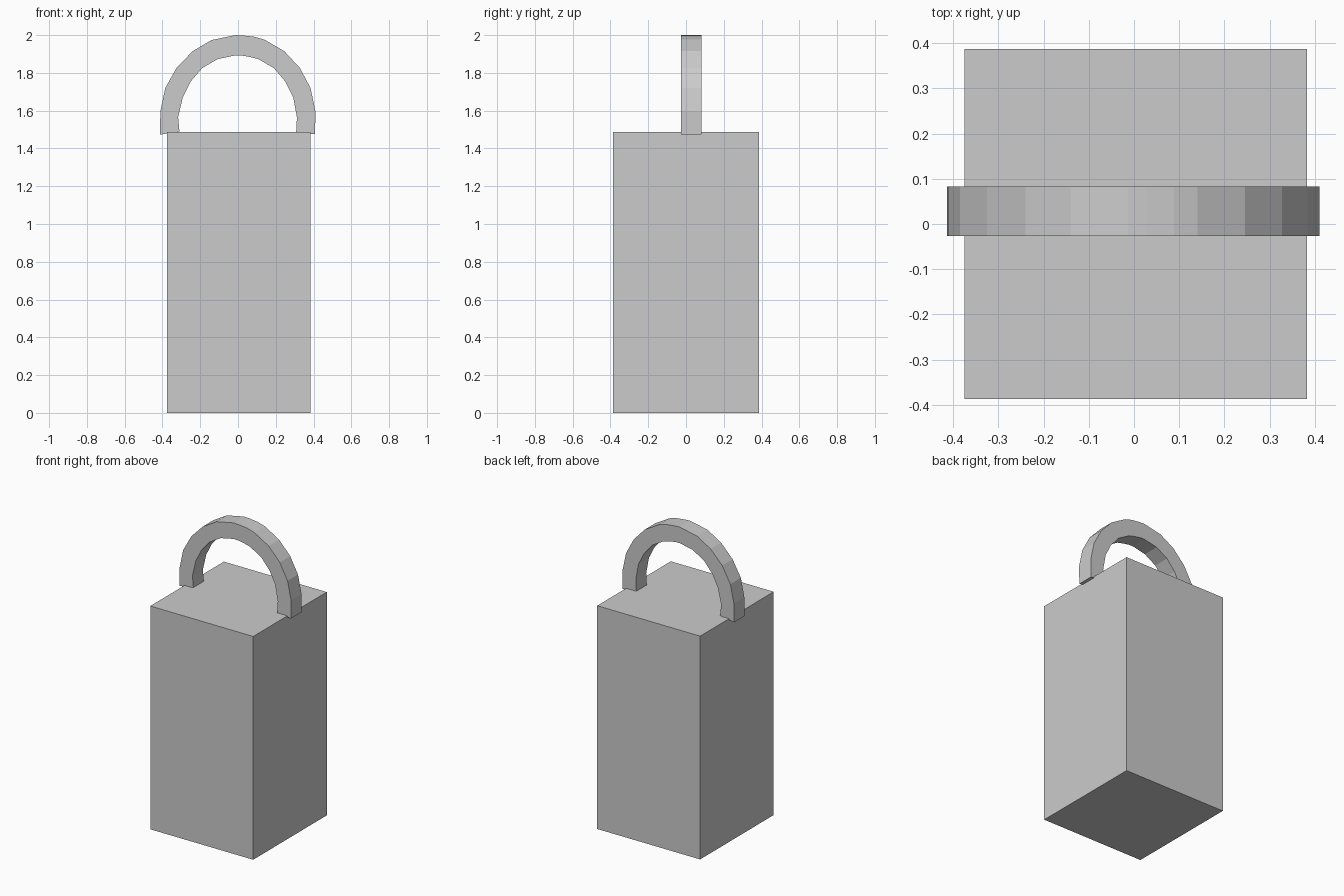
import bpy, bmesh

if "Cube" in bpy.data.objects:
    bpy.data.objects.remove(bpy.data.objects["Cube"])


def extrude_profile(name, points, faces, y0, y1):
    """Flat profile in x/z, extruded along y."""
    bm = bmesh.new()
    verts = [bm.verts.new((x, y0, z)) for x, z in points]
    new = [bm.faces.new([verts[i] for i in f]) for f in faces]
    out = bmesh.ops.extrude_face_region(bm, geom=new, use_keep_orig=True)
    moved = [g for g in out["geom"] if isinstance(g, bmesh.types.BMVert)]
    bmesh.ops.translate(bm, verts=moved, vec=(0, y1 - y0, 0))
    bmesh.ops.recalc_face_normals(bm, faces=bm.faces)
    mesh = bpy.data.meshes.new(name)
    bm.to_mesh(mesh)
    bm.free()
    obj = bpy.data.objects.new(name, mesh)
    bpy.context.collection.objects.link(obj)
    return obj


# Block body
extrude_profile("body", [(-0.375, 0), (0.383, 0), (0.383, 1.487), (-0.375, 1.487)],
                [(0, 1, 2, 3)], -0.387, 0.387)

# Arched handle: matching outer and inner outlines, left foot to right foot
outer = [(-0.413, 1.473), (-0.411, 1.597), (-0.385, 1.72), (-0.325, 1.827),
         (-0.24, 1.915), (-0.14, 1.974), (-0.013, 2.0), (0.028, 1.998),
         (0.088, 1.991), (0.14, 1.976), (0.245, 1.915), (0.327, 1.827),
         (0.384, 1.72), (0.41, 1.597), (0.408, 1.475)]
inner = [(-0.31, 1.49), (-0.317, 1.565), (-0.292, 1.672), (-0.25, 1.755),
         (-0.19, 1.825), (-0.108, 1.873), (-0.013, 1.893), (0.02, 1.892),
         (0.065, 1.884), (0.108, 1.873), (0.19, 1.825), (0.25, 1.755),
         (0.292, 1.672), (0.312, 1.565), (0.308, 1.487)]
n = len(outer)
extrude_profile("handle", outer + inner,
                [(i, i + 1, n + i + 1, n + i) for i in range(n - 1)],
                -0.027, 0.083)
